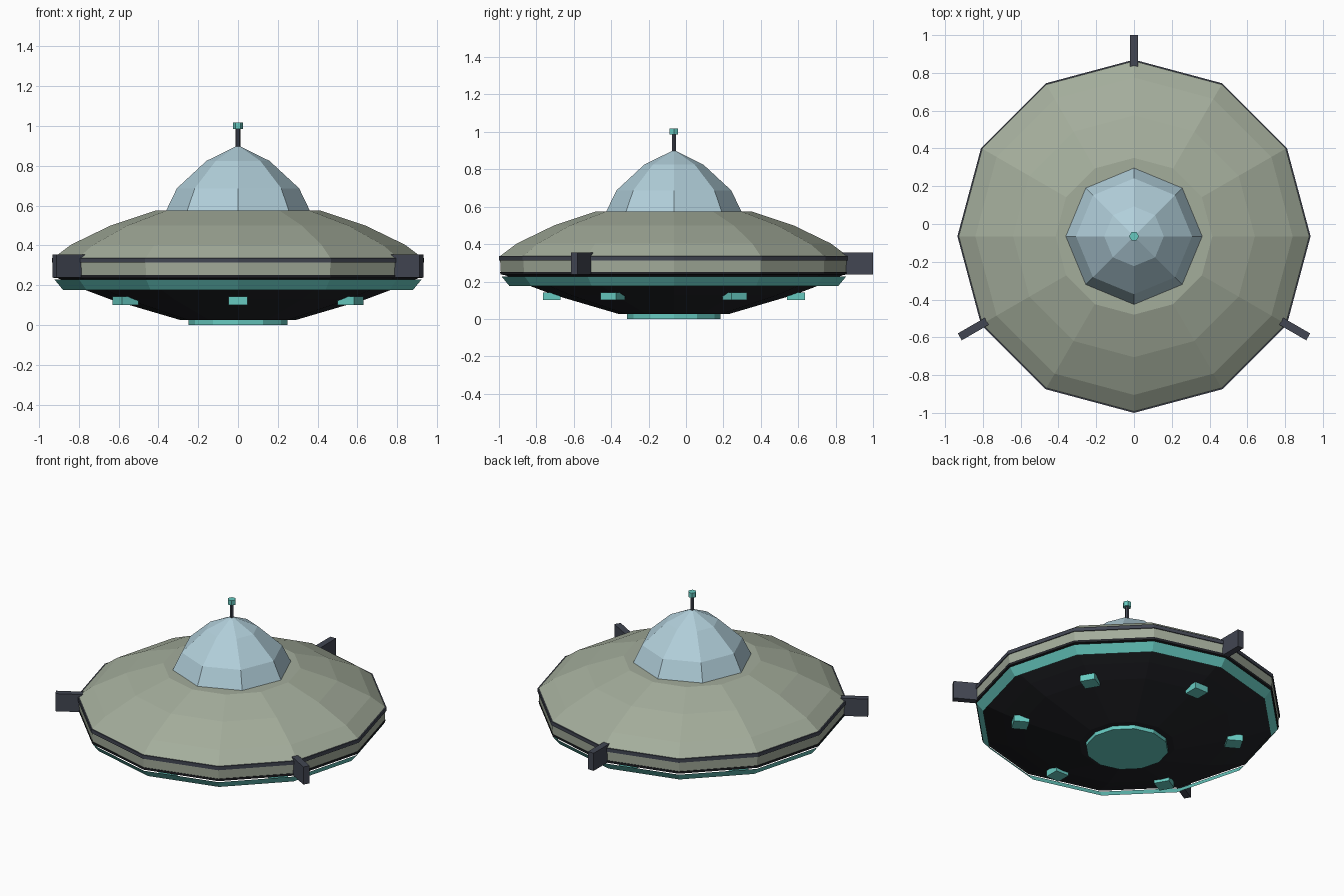
import bpy, bmesh
from math import sin, cos, pi, radians
from mathutils import Matrix, Vector

if "Cube" in bpy.data.objects:
    bpy.data.objects.remove(bpy.data.objects["Cube"])

CY = -0.065          # axis of the saucer in y (the rear fin shifts the bounds)


def material(name, rgb):
    m = bpy.data.materials.new(name)
    m.diffuse_color = (*rgb, 1)
    m.use_nodes = True
    m.node_tree.nodes["Principled BSDF"].inputs["Base Color"].default_value = m.diffuse_color
    return m


SAGE = material("sage hull", (0.37, 0.418, 0.33))
GLASS = material("pale blue glass", (0.44, 0.62, 0.70))
TEAL = material("teal glow", (0.135, 0.59, 0.53))
SLATE = material("slate trim", (0.054, 0.061, 0.084))
BLACK = material("near black", (0.016, 0.017, 0.021))


def finish(bm, name, mat):
    me = bpy.data.meshes.new(name)
    bm.to_mesh(me)
    bm.free()
    me.materials.append(mat)
    ob = bpy.data.objects.new(name, me)
    ob.location.y = CY
    bpy.context.collection.objects.link(ob)
    return ob


def lathe(name, profile, sides, mat, closed=False, caps=True, fix=True):
    """Spin (radius, z) points round the saucer axis with flat facets."""
    bm = bmesh.new()
    rings = []
    for r, z in profile:
        if r == 0:
            rings.append([bm.verts.new((0, 0, z))] * sides)
        else:
            rings.append([bm.verts.new((r * cos(2 * pi * i / sides), r * sin(2 * pi * i / sides), z))
                          for i in range(sides)])
    pairs = list(zip(rings, rings[1:]))
    if closed:
        pairs.append((rings[-1], rings[0]))
    for a, b in pairs:
        for i in range(sides):
            j = (i + 1) % sides
            quad = list(dict.fromkeys((a[i], a[j], b[j], b[i])))
            bm.faces.new(quad)
    if caps and not closed:
        for ring in (rings[0], rings[-1]):
            if len(set(ring)) > 2:
                bm.faces.new(ring)
    if fix:
        bmesh.ops.recalc_face_normals(bm, faces=bm.faces)
    return finish(bm, name, mat)


def radial_box(name, angle, r0, r1, width, z0, z1, mat):
    """Box reaching outward from r0 to r1 at the given angle."""
    bm = bmesh.new()
    bmesh.ops.create_cube(bm, size=1)
    bmesh.ops.scale(bm, vec=Vector((r1 - r0, width, z1 - z0)), verts=bm.verts)
    bmesh.ops.translate(bm, vec=Vector(((r0 + r1) / 2, 0, (z0 + z1) / 2)), verts=bm.verts)
    bmesh.ops.rotate(bm, cent=(0, 0, 0), matrix=Matrix.Rotation(radians(angle), 3, 'Z'), verts=bm.verts)
    return finish(bm, name, mat)


# upper saucer shell
lathe("upper_hull", [(0.925, 0.245), (0.93, 0.335), (0.84, 0.403), (0.64, 0.50), (0.415, 0.575)], 12, SAGE)
# dark underside
lathe("lower_hull", [(0.29, 0.025), (0.64, 0.128), (0.76, 0.173), (0.905, 0.235), (0.92, 0.25)], 12, BLACK)
# rim trims
lathe("upper_rim_trim", [(0.915, 0.313), (0.935, 0.313), (0.935, 0.337), (0.915, 0.337)], 12, SLATE, closed=True)
lathe("lower_rim_trim", [(0.90, 0.235), (0.927, 0.237), (0.929, 0.252), (0.90, 0.252)], 12, BLACK, closed=True)
# thin glowing skirt hanging clear of the underside
lathe("glow_ring", [(0.88, 0.177), (0.922, 0.228)], 12, TEAL, caps=False, fix=False)
# emitter disc under the belly
lathe("belly_emitter", [(0.25, 0.0), (0.25, 0.028)], 12, TEAL)

# cockpit dome and mast
lathe("cockpit_dome", [(0.362, 0.573), (0.307, 0.687), (0.158, 0.825), (0, 0.903)], 8, GLASS)
lathe("antenna_mast", [(0.012, 0.88), (0.012, 0.99)], 6, SLATE)
lathe("antenna_tip", [(0.026, 0.986), (0.026, 1.018)], 6, TEAL)

# three rim fins
for k in range(3):
    radial_box(f"rim_fin_{k + 1}", 90 + 120 * k, 0.90, 1.065, 0.042, 0.238, 0.355, SLATE)

# six light pods under the hull
for k in range(6):
    radial_box(f"light_pod_{k + 1}", 30 + 60 * k, 0.605, 0.70, 0.095, 0.10, 0.142, TEAL)
